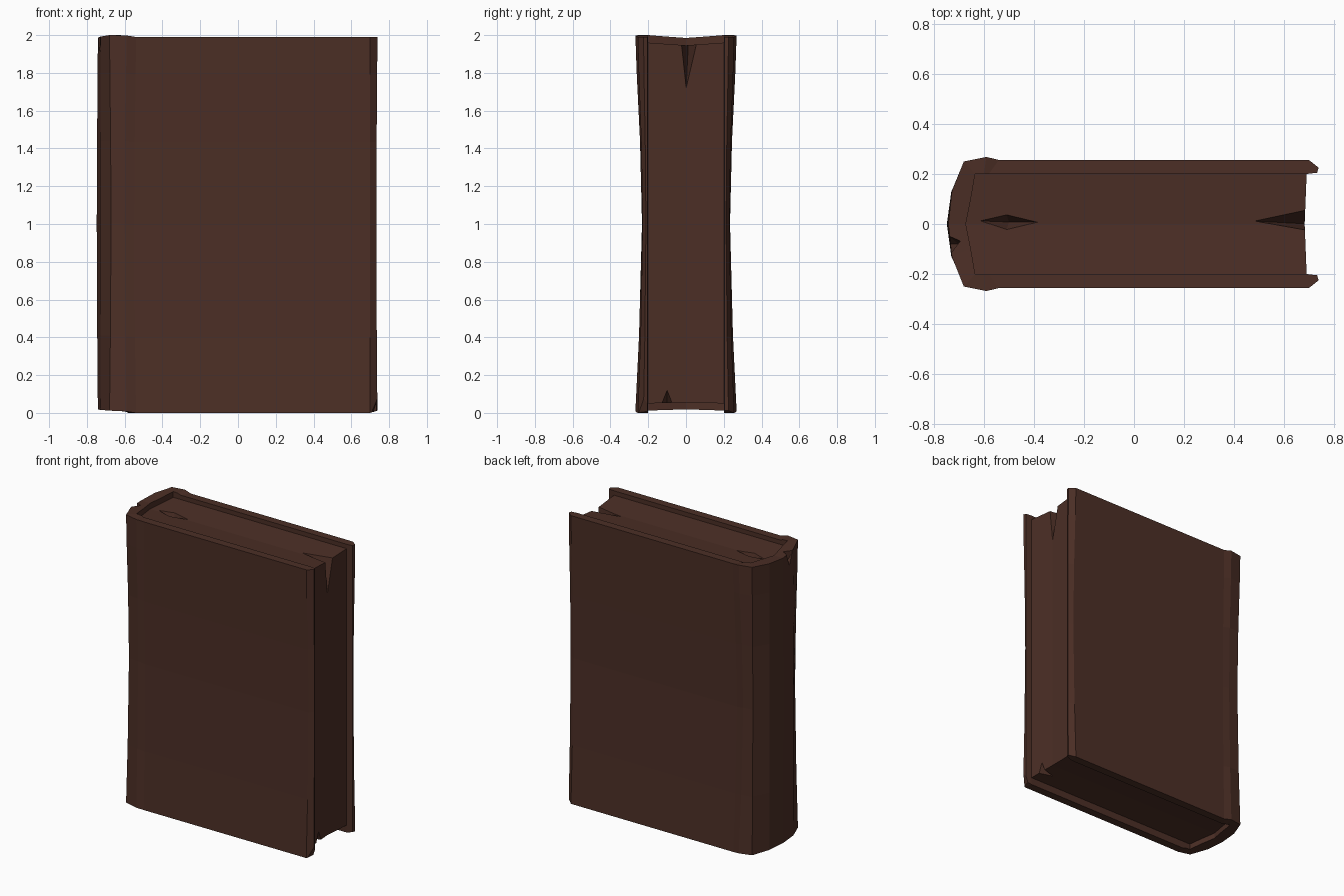
import bpy, bmesh

if "Cube" in bpy.data.objects:
    bpy.data.objects.remove(bpy.data.objects["Cube"])

leather = bpy.data.materials.new("dark brown leather")
leather.diffuse_color = (0.072, 0.028, 0.019, 1)
leather.use_nodes = True
leather.node_tree.nodes["Principled BSDF"].inputs["Base Color"].default_value = leather.diffuse_color


def make_object(name, bm):
    bmesh.ops.recalc_face_normals(bm, faces=bm.faces)
    mesh = bpy.data.meshes.new(name)
    bm.to_mesh(mesh)
    bm.free()
    mesh.materials.append(leather)
    obj = bpy.data.objects.new(name, mesh)
    bpy.context.collection.objects.link(obj)
    return obj


def bridge(bm, rings):
    for a, b in zip(rings, rings[1:]):
        n = len(a)
        for i in range(n):
            j = (i + 1) % n
            bm.faces.new((a[i], a[j], b[j], b[i]))


def cut(target, points):
    """Carve a convex chip out of the target."""
    bm = bmesh.new()
    bmesh.ops.convex_hull(bm, input=[bm.verts.new(p) for p in points])
    cutter = make_object("cutter", bm)
    cutter.hide_render = True
    mod = target.modifiers.new("chip", 'BOOLEAN')
    mod.operation = 'DIFFERENCE'
    mod.solver = 'EXACT'
    mod.object = cutter
    bpy.context.view_layer.objects.active = target
    bpy.ops.object.modifier_apply(modifier=mod.name)
    bpy.data.objects.remove(cutter)


def mirrored(half):
    return half + [(x, -y) for x, y in reversed(half[:-1])]


# Cover: U-shaped section from fore edge round the spine, flared at both ends
outer_end = mirrored([(.738, .225), (.70, .255), (-.54, .256), (-.59, .268),
                      (-.68, .25), (-.728, .13), (-.742, 0)])
outer_mid = mirrored([(.732, .212), (.70, .229), (-.55, .23), (-.60, .233),
                      (-.672, .23), (-.73, .13), (-.748, 0)])
inner = mirrored([(.732, .205), (.69, .20), (-.58, .20), (-.60, .20),
                  (-.635, .20), (-.652, .10), (-.672, 0)])
top_z = [1.99, 1.99, 1.99, 1.998, 2.0, 1.992, 1.985]
low_z = [.012, .0, .0, .008, .012, .016, .018]
top_z += top_z[-2::-1]
low_z += low_z[-2::-1]

bm = bmesh.new()
rings = []
for t, flare in ((0, 1), (.2, .45), (.5, 0), (.72, .3), (.9, .8), (1, 1)):
    out, inn = [], []
    for i, (e, m, p) in enumerate(zip(outer_end, outer_mid, inner)):
        z = low_z[i] + (top_z[i] - low_z[i]) * t
        out.append(bm.verts.new((m[0] + (e[0] - m[0]) * flare,
                                 m[1] + (e[1] - m[1]) * flare, z)))
        inn.append(bm.verts.new((p[0], p[1], z)))
    rings.append(out + inn[::-1])
bridge(bm, rings)
for ring in (rings[0], rings[-1]):
    n = len(ring)
    for i in range(n // 2 - 1):
        bm.faces.new((ring[i], ring[i + 1], ring[n - 2 - i], ring[n - 1 - i]))
cover = make_object("book_cover", bm)

# Worn spots: spine top and lower front corner
cut(cover, [(-.70, -.08, 1.9), (-.78, -.02, 2.05), (-.76, -.15, 2.05),
            (-.69, -.06, 2.05), (-.78, -.08, 1.9)])
cut(cover, [(.69, -.3, -.02), (.76, -.3, -.02), (.76, -.3, .16),
            (.71, -.19, -.02), (.76, -.19, -.02), (.76, -.19, .12)])

# Page block: hollow fore edge, slightly dished top and bottom
section = [(.69, .2), (.682, 0), (.69, -.2), (-.635, -.2),
           (-.652, -.1), (-.672, 0), (-.652, .1), (-.635, .2)]
bm = bmesh.new()
rings = []
for z, dip in ((.05, .006), (1.96, -.014)):
    ring = [bm.verts.new((x, y, z + dip * (1 - abs(y) / .2)))
            for x, y in section]
    centre = bm.verts.new((0, 0, z + dip))
    for a, b in zip(ring, ring[1:] + ring[:1]):
        bm.faces.new((a, b, centre))
    rings.append(ring)
bridge(bm, rings)
pages = make_object("page_block", bm)

# Tears in the pages: top fore edge, top near spine, bottom fore edge
cut(pages, [(.48, .012, 1.95), (.70, -.03, 1.98), (.70, .065, 1.98),
            (.70, .0, 1.70), (.48, .012, 1.98)])
cut(pages, [(-.63, .013, 1.96), (-.37, .007, 1.96), (-.51, .04, 1.96),
            (-.51, -.026, 1.96), (-.50, .008, 1.85)])
cut(pages, [(.72, -.145, .03), (.72, -.055, .03), (.72, -.10, .145),
            (.56, -.10, .03)])
